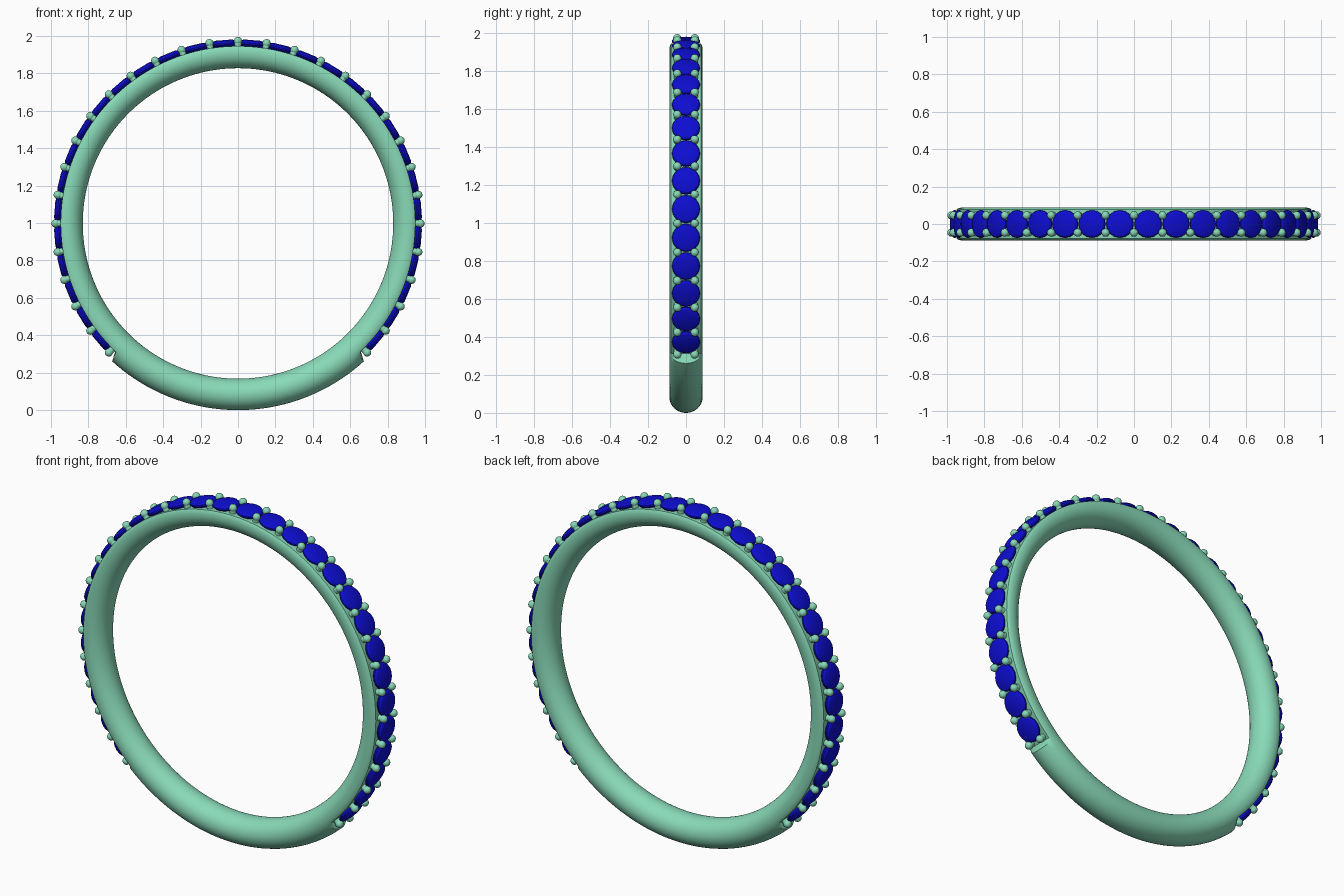
import bpy, bmesh
from math import sin, cos, pi, radians
from mathutils import Matrix, Vector

if "Cube" in bpy.data.objects:
    bpy.data.objects.remove(bpy.data.objects["Cube"])

CZ = 0.998                 # ring centre height
TUBE_R, RAD, HALF_W = 0.914, 0.084, 0.088
SEAT_R = 0.948             # flattened outer radius under the stones
STEP, COUNT = 9, 15        # degrees between prong pairs, pairs per side


def material(name, rgb):
    m = bpy.data.materials.new(name)
    m.diffuse_color = (*rgb, 1)
    m.use_nodes = True
    m.node_tree.nodes["Principled BSDF"].inputs["Base Color"].default_value = m.diffuse_color
    return m


metal = material("mint_metal", (0.25, 0.70, 0.48))
blue = material("blue_stone", (0.004, 0.004, 0.65))


def finish(bm, name, mat, angle):
    bmesh.ops.recalc_face_normals(bm, faces=bm.faces)
    me = bpy.data.meshes.new(name)
    bm.to_mesh(me)
    bm.free()
    me.materials.append(mat)
    ob = bpy.data.objects.new(name, me)
    bpy.context.collection.objects.link(ob)
    bpy.ops.object.select_all(action='DESELECT')
    ob.select_set(True)
    bpy.context.view_layer.objects.active = ob
    bpy.ops.object.shade_smooth_by_angle(angle=radians(angle))
    return ob


def bridge(bm, rings, closed=False):
    n = len(rings[0])
    pairs = list(zip(rings, rings[1:] + rings[:1])) if closed else list(zip(rings, rings[1:]))
    for a, b in pairs:
        for i in range(n):
            j = (i + 1) % n
            bm.faces.new((a[i], a[j], b[j], b[i]))


def frame(deg):
    """Local x = along the band, y = across, z = outward; origin at ring centre."""
    return Matrix.Translation((0, 0, CZ)) @ Matrix.Rotation(radians(deg), 4, 'Y')


# Band: round section swept in a circle, flattened outside where stones sit
bm = bmesh.new()
rings = []
angles = [-136.2 + 272.4 * i / 120 for i in range(121)] + [137.6 + 84.8 * i / 40 for i in range(41)]
for deg in angles:
    limit = SEAT_R if deg < 137 else 2
    ring = []
    for k in range(40):
        t = 2 * pi * k / 40
        r = min(TUBE_R + RAD * cos(t), limit)
        ring.append(bm.verts.new(frame(deg) @ Vector((0, HALF_W * sin(t), r))))
    rings.append(ring)
bridge(bm, rings, closed=True)
finish(bm, "band", metal, 35)

# Stones: faceted round cut with table, crown, girdle and pavilion
bm = bmesh.new()
N = 16
profile = [(0.044, 0.983), (0.066, 0.976), (0.074, 0.966), (0.074, 0.958), (0.012, 0.905)]
for i in range(-COUNT, COUNT):
    m = frame((i + 0.5) * STEP)
    rings = [[bm.verts.new(m @ Vector((r * cos(2 * pi * k / N), r * sin(2 * pi * k / N), h)))
              for k in range(N)] for r, h in profile]
    bridge(bm, rings)
    bm.faces.new(rings[0])
    bm.faces.new(rings[-1])
finish(bm, "stones", blue, 20)

# Prongs: a pair of round-tipped posts between neighbouring stones
bm = bmesh.new()
for i in range(-COUNT, COUNT + 1):
    for y in (-0.046, 0.046):
        m = frame(i * STEP)
        bmesh.ops.create_uvsphere(bm, u_segments=14, v_segments=10, radius=0.022,
                                  matrix=m @ Matrix.Translation((0, y, 0.976)))
        bmesh.ops.create_cone(bm, segments=14, radius1=0.018, radius2=0.018, depth=0.05,
                              matrix=m @ Matrix.Translation((0, y, 0.946)))
finish(bm, "prongs", metal, 50)
